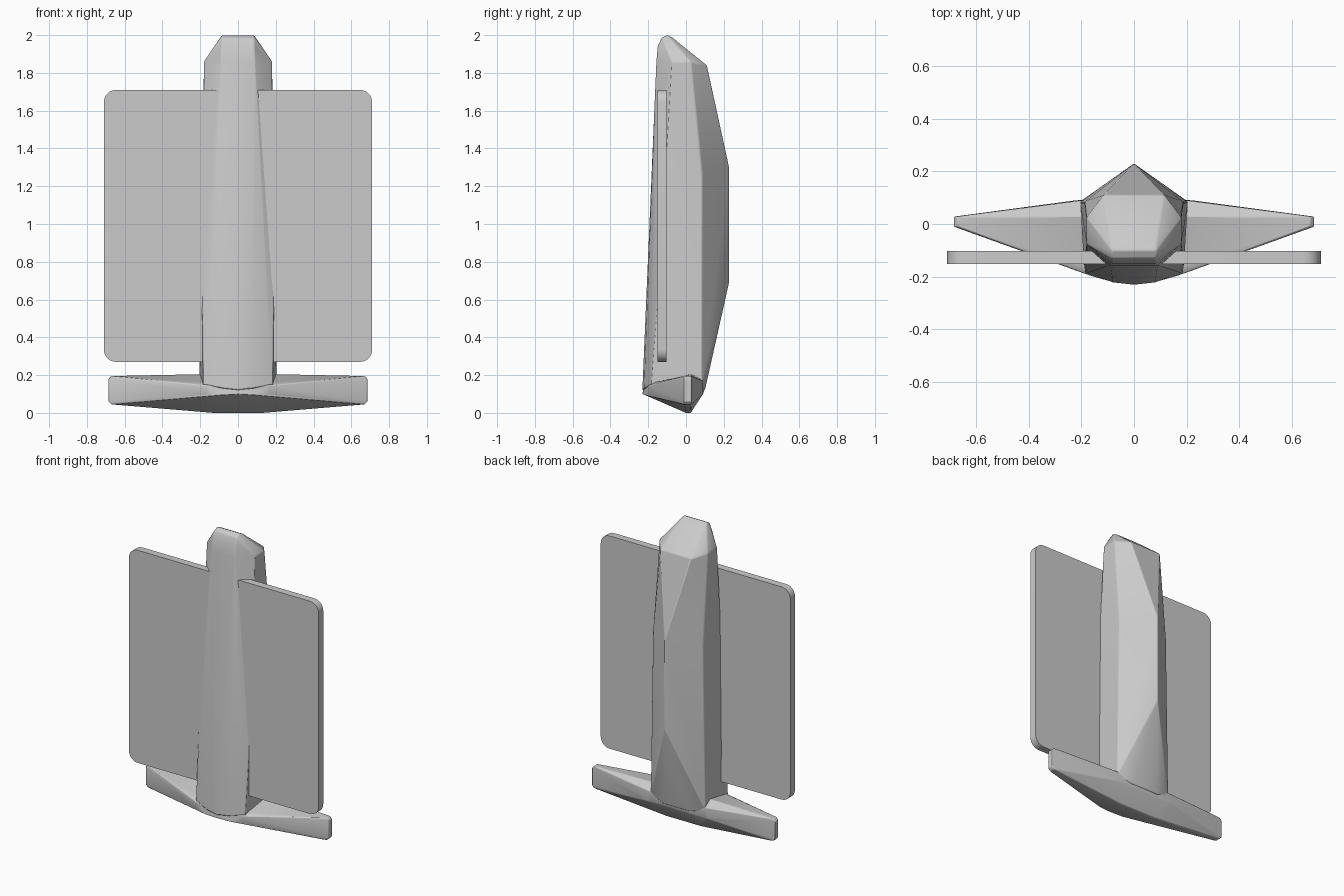
import bpy, bmesh, math

cube = bpy.data.objects.get("Cube")
if cube:
    bpy.data.objects.remove(cube, do_unlink=True)

# Single light grey finish
grey = bpy.data.materials.new("light_grey")
grey.use_nodes = True
grey.diffuse_color = (0.6, 0.6, 0.6, 1)
grey.node_tree.nodes["Principled BSDF"].inputs["Base Color"].default_value = (0.6, 0.6, 0.6, 1)


def finish(name, bm, angle, bevel=0.0):
    bmesh.ops.recalc_face_normals(bm, faces=bm.faces)
    mesh = bpy.data.meshes.new(name)
    bm.to_mesh(mesh)
    bm.free()
    mesh.materials.append(grey)
    obj = bpy.data.objects.new(name, mesh)
    bpy.context.collection.objects.link(obj)
    if bevel:
        mod = obj.modifiers.new("soft_edges", 'BEVEL')
        mod.width = bevel
        mod.segments = 2
        mod.limit_method = 'ANGLE'
        mod.angle_limit = math.radians(25)
    bpy.ops.object.select_all(action='DESELECT')
    obj.select_set(True)
    bpy.context.view_layer.objects.active = obj
    bpy.ops.object.shade_smooth_by_angle(angle=math.radians(angle))
    return obj


def mirrored_hull(name, half_points, angle, bevel):
    """Faceted convex shell from points on the +x half."""
    bm = bmesh.new()
    for x, y, z in half_points:
        bm.verts.new((x, y, z))
        if x > 0:
            bm.verts.new((-x, y, z))
    result = bmesh.ops.convex_hull(bm, input=bm.verts)
    loose = [v for v in bm.verts if not v.link_faces]
    bmesh.ops.delete(bm, geom=loose, context='VERTS')
    bmesh.ops.dissolve_limit(bm, angle_limit=math.radians(1),
                             verts=bm.verts, edges=bm.edges)
    return finish(name, bm, angle, bevel)


# Tall faceted body with a narrow nose and a ridge along the back
mirrored_hull("body", [
    (.085, -.15, 1.94), (.085, -.13, 1.985), (.085, -.1, 2), (.085, -.07, 1.985),
    (.09, -.157, 1.85), (.18, -.075, 1.86), (.18, .025, 1.86), (.115, .11, 1.84),
    (.188, .085, 1.25), (.192, .085, 1),
    (0, .23, 1.29), (0, .23, .7),
    (.19, -.15, .6), (.185, -.185, .15),
    (.08, -.222, .13), (0, -.231, .12),
    (.205, .085, .15), (.1, .1, .12),
], 30, 0.006)

# Tapered crossbar under the body
mirrored_hull("crossbar", [
    (0, -.23, .1), (.09, -.218, .095), (.17, -.195, .1), (.17, -.195, .145),
    (0, -.225, .15), (.2, .03, .205), (.2, .09, .17), (.22, .09, .1), (0, .1, .13),
    (.13, 0, 0), (.13, .025, 0),
    (.67, -.01, .045), (.67, .028, .045), (.67, -.01, .195), (.67, .028, .195),
    (.685, -.01, .06), (.685, .028, .06), (.685, -.01, .18), (.685, .028, .18),
], 30, 0.004)

# Thin rectangular panel with rounded corners
bm = bmesh.new()
radius, half_w, half_h, mid_z = 0.065, 0.71, 0.72, 0.99
ring = []
for sx, sz, start in ((1, 1, 0), (-1, 1, 90), (-1, -1, 180), (1, -1, 270)):
    for step in range(7):
        a = math.radians(start + step * 15)
        ring.append(bm.verts.new((sx * (half_w - radius) + radius * math.cos(a), -0.152,
                                  mid_z + sz * (half_h - radius) + radius * math.sin(a))))
face = bm.faces.new(ring)
extruded = bmesh.ops.extrude_face_region(bm, geom=[face])
for v in extruded["geom"]:
    if isinstance(v, bmesh.types.BMVert):
        v.co.y += 0.05
finish("panel", bm, 30)
